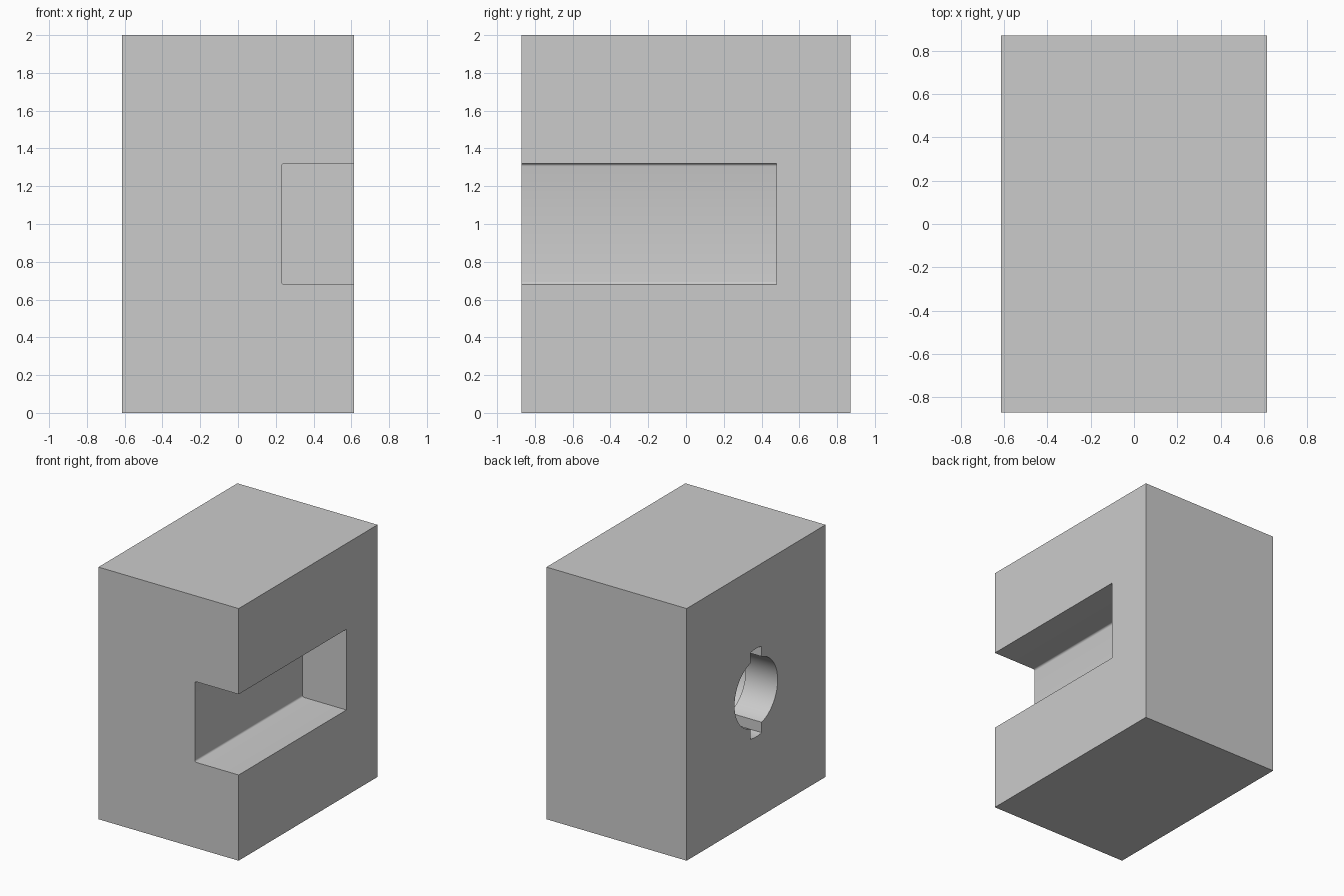
import bpy, bmesh, math

if "Cube" in bpy.data.objects:
    bpy.data.objects.remove(bpy.data.objects["Cube"])

grey = bpy.data.materials.new("plain grey")
grey.use_nodes = True
grey.diffuse_color = (0.6, 0.6, 0.6, 1)
grey.node_tree.nodes["Principled BSDF"].inputs["Base Color"].default_value = (0.6, 0.6, 0.6, 1)

WIDTH, DEPTH, HEIGHT = 1.23, 1.74, 2.0


def prism(name, outline, start, vector):
    """Extrude a closed outline of points, placed by start(), along vector."""
    bm = bmesh.new()
    face = bm.faces.new([bm.verts.new(start(a, b)) for a, b in outline])
    moved = bmesh.ops.extrude_face_region(bm, geom=[face])["geom"]
    bmesh.ops.translate(bm, vec=vector,
                        verts=[v for v in moved if isinstance(v, bmesh.types.BMVert)])
    bmesh.ops.recalc_face_normals(bm, faces=bm.faces)
    mesh = bpy.data.meshes.new(name)
    bm.to_mesh(mesh)
    bm.free()
    mesh.materials.append(grey)
    obj = bpy.data.objects.new(name, mesh)
    bpy.context.collection.objects.link(obj)
    return obj


def arc(cx, cy, r, a0, a1, n):
    return [(cx + r * math.cos(a0 + (a1 - a0) * i / n),
             cy + r * math.sin(a0 + (a1 - a0) * i / n)) for i in range(n + 1)]


def cut(body, cutter):
    cutter.hide_render = True
    mod = body.modifiers.new("cut", "BOOLEAN")
    mod.operation = "DIFFERENCE"
    mod.solver = "EXACT"
    mod.object = cutter
    bpy.context.view_layer.objects.active = body
    bpy.ops.object.modifier_apply(modifier=mod.name)
    bpy.data.objects.remove(cutter)


# Main block
w, d = WIDTH / 2, DEPTH / 2
block = prism("block", [(-w, -d), (w, -d), (w, d), (-w, d)],
              lambda a, b: (a, b, 0), (0, 0, HEIGHT))

# Side slot, open to the front, with small rounded inner corners
x0, z0, z1, r = 0.23, 0.68, 1.32, 0.015
slot = [(0.8, z0), (0.8, z1)]
slot += arc(x0 + r, z1 - r, r, math.pi / 2, math.pi, 4)
slot += arc(x0 + r, z0 + r, r, math.pi, 1.5 * math.pi, 4)
cut(block, prism("slot_cutter", slot, lambda a, b: (a, -1, b), (0, 1.48, 0)))

# Round socket with a key notch above and below
bore, key, half = 0.27, 0.35, 0.07
a_in, a_out = math.acos(half / bore), math.acos(half / key)
socket = []
for turn in (0, math.pi):
    socket += arc(0, 0, bore, turn - a_in, turn + a_in, 40)
    socket += arc(0, 0, key, turn + a_out, turn + math.pi - a_out, 8)
cut(block, prism("socket_cutter", socket,
                 lambda a, b: (-0.8, a, 1 + b), (0.485, 0, 0)))

# Wider turning pocket behind the socket lip
pocket = arc(0, 0, key, 0, 2 * math.pi, 96)[:-1]
cut(block, prism("pocket_cutter", pocket,
                 lambda a, b: (-w + 0.28, a, 1 + b), (0.14, 0, 0)))

bpy.ops.object.select_all(action="DESELECT")
block.select_set(True)
bpy.context.view_layer.objects.active = block
bpy.ops.object.shade_smooth_by_angle(angle=math.radians(30))
